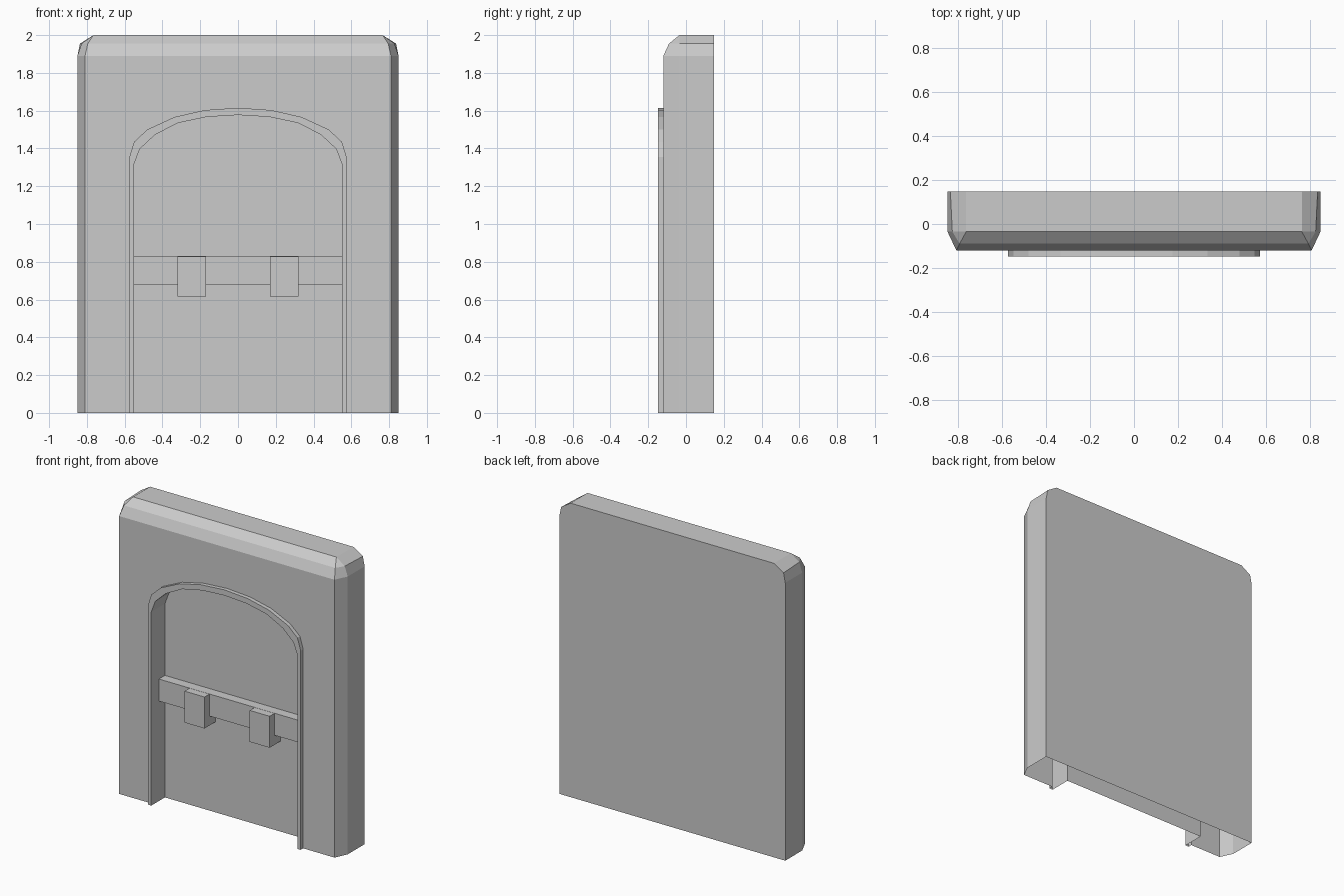
import bpy
import bmesh

if "Cube" in bpy.data.objects:
    bpy.data.objects.remove(bpy.data.objects["Cube"])

BACK, SHOULDER, FRONT, TRIM, NICHE = 0.147, -0.035, -0.12, -0.147, 0.0


def mirrored(half):
    """Run from the +x foot over the top to the -x foot."""
    other = [(-x, y, z) for x, y, z in reversed(half) if x > 1e-6]
    return half + other


def at_depth(profile, y):
    return mirrored([(x, y, z) for x, z in profile])


class Shell:
    """Small mesh builder that shares vertices between faces."""

    def __init__(self):
        self.bm = bmesh.new()
        self.cache = {}

    def face(self, points):
        verts = []
        for p in points:
            key = tuple(round(c, 5) for c in p)
            if key not in self.cache:
                self.cache[key] = self.bm.verts.new(p)
            if self.cache[key] not in verts:
                verts.append(self.cache[key])
        if len(verts) > 2:
            self.bm.faces.new(verts)

    def loft(self, a, b):
        for i in range(len(a) - 1):
            self.face([a[i], a[i + 1], b[i + 1], b[i]])

    def finish(self, name):
        bmesh.ops.recalc_face_normals(self.bm, faces=self.bm.faces[:])
        mesh = bpy.data.meshes.new(name)
        self.bm.to_mesh(mesh)
        self.bm.free()
        obj = bpy.data.objects.new(name, mesh)
        bpy.context.collection.objects.link(obj)
        return obj


# Slab outline and arch profiles (right halves, x and z)
outline_back = [(0.85, 0), (0.85, 1.89), (0.837, 1.955), (0.765, 2.0)]
outline_shoulder = [(0.85, 0), (0.85, 1.89), (0.828, 1.955), (0.765, 2.0)]
arch_outer = [(0.575, 0), (0.575, 1.355), (0.55, 1.435), (0.48, 1.5),
              (0.335, 1.567), (0.175, 1.603), (0, 1.615)]
arch_inner = [(0.55, 0), (0.55, 1.318), (0.52, 1.397), (0.44, 1.472),
              (0.318, 1.535), (0.165, 1.567), (0, 1.577)]

# Wall: open-bottomed slab with bevelled top and front edges
wall = Shell()
back = at_depth(outline_back, BACK)
shoulder = at_depth(outline_shoulder, SHOULDER)
bevel = mirrored([(0.81, FRONT, 0), (0.81, FRONT, 1.89),
                  (0.795, -0.09, 1.955), (0.795, -0.09, 1.955)])
wall.face(back)
wall.loft(back, shoulder)
wall.loft(shoulder, bevel)
wall.face([bevel[1], bevel[2], bevel[5], bevel[6]])

# Front face around the arch, raised trim and recessed niche
trim_base = at_depth(arch_outer, FRONT)
trim_outer = at_depth(arch_outer, TRIM)
trim_inner = at_depth(arch_inner, TRIM)
niche = at_depth(arch_inner, NICHE)
wall.face([bevel[0], bevel[1], bevel[6], bevel[7]] + trim_base[::-1])
wall.loft(trim_base, trim_outer)
wall.loft(trim_outer, trim_inner)
wall.loft(trim_inner, niche)
wall.face(niche)
wall.finish("arched_wall")


def box(name, x0, x1, y0, y1, z0, z1):
    bpy.ops.mesh.primitive_cube_add(
        size=1, location=((x0 + x1) / 2, (y0 + y1) / 2, (z0 + z1) / 2))
    obj = bpy.context.object
    obj.name = name
    obj.scale = (x1 - x0, y1 - y0, z1 - z0)
    bpy.ops.object.transform_apply(location=False, rotation=False, scale=True)


# Crossbar and its two brackets
box("crossbar", -0.55, 0.55, -0.065, NICHE, 0.68, 0.83)
for side, x in (("left", -0.245), ("right", 0.245)):
    box(side + "_bracket", x - 0.075, x + 0.075, -0.117, NICHE, 0.615, 0.829)
